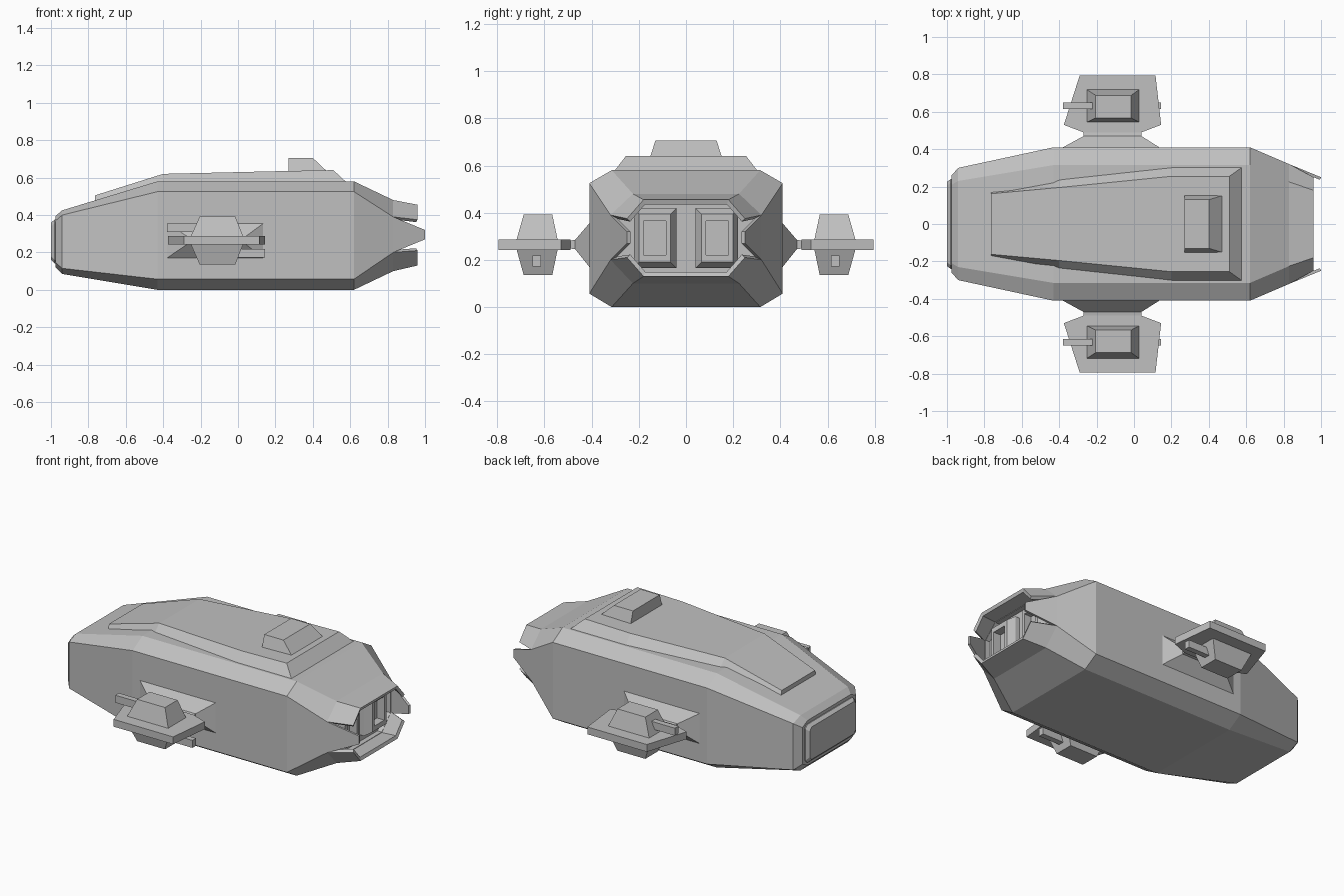
import bpy, bmesh

if "Cube" in bpy.data.objects:
    bpy.data.objects.remove(bpy.data.objects["Cube"])

grey = bpy.data.materials.new("hull_grey")
grey.diffuse_color = (0.53, 0.53, 0.53, 1)
grey.use_nodes = True
grey.node_tree.nodes["Principled BSDF"].inputs["Base Color"].default_value = grey.diffuse_color


def finish(name, bm):
    bmesh.ops.recalc_face_normals(bm, faces=bm.faces)
    me = bpy.data.meshes.new(name)
    bm.to_mesh(me)
    bm.free()
    me.materials.append(grey)
    ob = bpy.data.objects.new(name, me)
    bpy.context.collection.objects.link(ob)
    return ob


def loft(name, rings):
    """Skin a list of equal-length closed rings and cap both ends."""
    bm = bmesh.new()
    loops = [[bm.verts.new(p) for p in r] for r in rings]
    n = len(rings[0])
    for a, b in zip(loops, loops[1:]):
        for i in range(n):
            j = (i + 1) % n
            bm.faces.new((a[i], a[j], b[j], b[i]))
    bm.faces.new(loops[0])
    bm.faces.new(loops[-1])
    return finish(name, bm)


def octagon(x, hw, tw, z0, z1, z2, z3):
    """Cross-section: half width, flat half width, bottom to top heights."""
    return [(x, -tw, z0), (x, tw, z0), (x, hw, z1), (x, hw, z2),
            (x, tw, z3), (x, -tw, z3), (x, -hw, z2), (x, -hw, z1)]


def rect(axis, d, a0, a1, b0, b1):
    """Rectangle across the given axis at distance d."""
    pts = [(a0, b0), (a1, b0), (a1, b1), (a0, b1)]
    return [{'x': (d, a, b), 'y': (a, d, b), 'z': (a, b, d)}[axis] for a, b in pts]


def sheet(name, a, b, thick):
    """Open strip between two rows of points, thickened inward."""
    bm = bmesh.new()
    va, vb = [bm.verts.new(p) for p in a], [bm.verts.new(p) for p in b]
    for i in range(len(a) - 1):
        bm.faces.new((va[i], va[i + 1], vb[i + 1], vb[i]))
    bm.normal_update()
    # turn faces away from the engine axis
    for f in list(bm.faces):
        c = f.calc_center_median()
        if f.normal.y * c.y + f.normal.z * (c.z - 0.29) < 0:
            f.normal_flip()
    me = bpy.data.meshes.new(name)
    bm.to_mesh(me)
    bm.free()
    me.materials.append(grey)
    ob = bpy.data.objects.new(name, me)
    bpy.context.collection.objects.link(ob)
    m = ob.modifiers.new("thickness", 'SOLIDIFY')
    m.thickness, m.offset, m.use_even_offset = thick, -1, True
    return ob


# Main hull, ending in a recessed engine bay
loft("hull", [
    octagon(-0.975, 0.26, 0.21, 0.12, 0.145, 0.37, 0.395),
    octagon(-0.94, 0.30, 0.23, 0.085, 0.115, 0.40, 0.425),
    octagon(-0.43, 0.41, 0.315, 0.0, 0.057, 0.525, 0.58),
    octagon(0.62, 0.41, 0.315, 0.0, 0.057, 0.525, 0.58),
    octagon(0.83, 0.32, 0.225, 0.10, 0.20, 0.39, 0.48),
    octagon(0.83, 0.297, 0.213, 0.123, 0.21, 0.38, 0.457),
    octagon(0.80, 0.297, 0.213, 0.123, 0.21, 0.38, 0.457)])

# Nose plate
loft("nose_plate", [
    octagon(-0.97, 0.24, 0.22, 0.14, 0.16, 0.355, 0.375),
    octagon(-0.98, 0.24, 0.22, 0.14, 0.16, 0.355, 0.375),
    octagon(-1.0, 0.225, 0.205, 0.16, 0.18, 0.34, 0.36)])

# Raised deck along the back
loft("dorsal_deck", [
    [(xb, -b, zb), (xb, b, zb), (xt, t, zt), (xt, -t, zt)]
    for xb, b, zb, xt, t, zt in [
        (-0.765, 0.172, 0.465, -0.765, 0.162, 0.505),
        (-0.40, 0.24, 0.575, -0.40, 0.195, 0.62),
        (0.20, 0.305, 0.575, 0.20, 0.255, 0.634),
        (0.58, 0.305, 0.575, 0.51, 0.255, 0.64)]])

# Bridge tower
loft("bridge", [rect('z', 0.62, 0.27, 0.49, -0.157, 0.157),
                rect('z', 0.705, 0.27, 0.40, -0.13, 0.13)])

# Exhaust petals: top, bottom and both sides
for name, z_side, z_flat, e_side, e_flat in [
        ("top_petal", 0.39, 0.48, 0.375, 0.455),
        ("bottom_petal", 0.20, 0.10, 0.21, 0.13)]:
    sheet(name,
          [(0.83, -0.32, z_side), (0.83, -0.225, z_flat),
           (0.83, 0.225, z_flat), (0.83, 0.32, z_side)],
          [(0.96, -0.25, e_side), (0.96, -0.18, e_flat),
           (0.96, 0.18, e_flat), (0.96, 0.25, e_side)], 0.02)

for s, side in ((-1, "right"), (1, "left")):
    sheet(side + "_petal", [(0.83, s * 0.32, 0.20), (0.83, s * 0.32, 0.39)],
          [(1.0, s * 0.25, 0.27), (1.0, s * 0.25, 0.32)], 0.015)

    # Engine nozzle: tapered block with a hollow mouth
    loft(side + "_engine", [
        rect('x', 0.79, s * 0.04, s * 0.22, 0.165, 0.42),
        rect('x', 0.83, s * 0.04, s * 0.22, 0.165, 0.42),
        rect('x', 0.87, s * 0.065, s * 0.2, 0.19, 0.395),
        rect('x', 0.87, s * 0.085, s * 0.18, 0.22, 0.365),
        rect('x', 0.82, s * 0.085, s * 0.18, 0.22, 0.365)])

    # Pod mount tapering into a thin neck
    loft(side + "_pod_mount", [
        rect('y', s * 0.40, -0.38, 0.135, 0.17, 0.355),
        rect('y', s * 0.41, -0.38, 0.135, 0.17, 0.355),
        rect('y', s * 0.47, -0.27, 0.04, 0.245, 0.285),
        rect('y', s * 0.50, -0.27, 0.04, 0.25, 0.28)])

    # Pod wing plate
    loft(side + "_pod_plate", [
        rect('y', s * 0.49, -0.27, 0.04, 0.242, 0.287),
        rect('y', s * 0.53, -0.375, 0.145, 0.242, 0.287),
        rect('y', s * 0.795, -0.29, 0.115, 0.242, 0.287)])

    # Upper and lower turret housings
    for label, z0, z1 in (("upper", 0.28, 0.392), ("lower", 0.25, 0.135)):
        loft(f"{side}_{label}_turret", [
            rect('z', z0, -0.255, 0.03, s * 0.543, s * 0.72),
            rect('z', z1, -0.205, -0.015, s * 0.567, s * 0.688)])

    # Guns: upper points forward, lower points aft
    for label, x0, x1, z in (("upper", -0.38, -0.20, 0.333), ("lower", -0.02, 0.145, 0.195)):
        loft(f"{side}_{label}_gun", [
            rect('x', x, s * 0.615, s * 0.65, z - 0.023, z + 0.023) for x in (x0, x1)])
